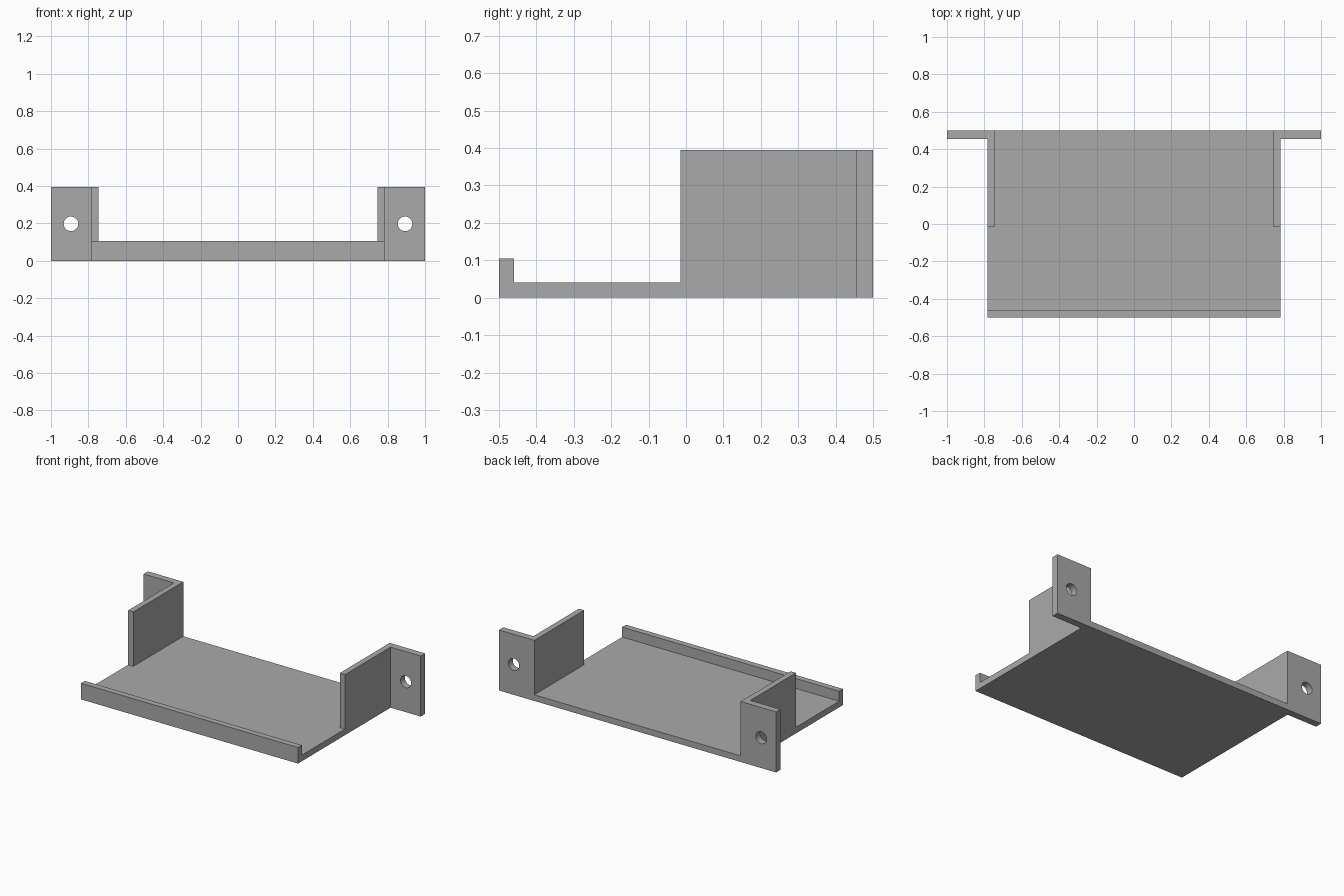
import bpy
import bmesh
import math
from mathutils import Matrix, Vector

if "Cube" in bpy.data.objects:
    bpy.data.objects.remove(bpy.data.objects["Cube"])

# Main dimensions
HALF_TRAY = 0.783
HALF_DEPTH = 0.5
FLOOR = 0.04
LIP = 0.105
HEIGHT = 0.395
WALL = 0.038
WALL_FRONT = -0.015
FLANGE_FRONT = 0.455
HOLE_X, HOLE_Z, HOLE_R = 0.893, 0.198, 0.039

grey = bpy.data.materials.new("plain grey")
grey.use_nodes = True
colour = (0.4, 0.4, 0.4, 1)
grey.diffuse_color = colour
grey.node_tree.nodes["Principled BSDF"].inputs["Base Color"].default_value = colour


def add_object(name, bm):
    bmesh.ops.recalc_face_normals(bm, faces=bm.faces)
    mesh = bpy.data.meshes.new(name)
    bm.to_mesh(mesh)
    bm.free()
    mesh.materials.append(grey)
    obj = bpy.data.objects.new(name, mesh)
    bpy.context.collection.objects.link(obj)
    return obj


def extrude_profile(name, points, direction):
    """Extrude a closed outline along a vector."""
    bm = bmesh.new()
    face = bm.faces.new([bm.verts.new(p) for p in points])
    result = bmesh.ops.extrude_face_region(bm, geom=[face], use_keep_orig=True)
    moved = [v for v in result["geom"] if isinstance(v, bmesh.types.BMVert)]
    bmesh.ops.translate(bm, verts=moved, vec=Vector(direction))
    return add_object(name, bm)


def boolean(target, tool, operation):
    mod = target.modifiers.new(operation.lower(), "BOOLEAN")
    mod.operation = operation
    mod.solver = "EXACT"
    mod.object = tool
    bpy.context.view_layer.objects.active = target
    bpy.ops.object.modifier_apply(modifier=mod.name)
    bpy.data.objects.remove(tool)


# Floor with a raised front lip, drawn as a side profile
side = [(-HALF_DEPTH, 0), (HALF_DEPTH, 0), (HALF_DEPTH, FLOOR),
        (-HALF_DEPTH + FLOOR, FLOOR), (-HALF_DEPTH + FLOOR, LIP), (-HALF_DEPTH, LIP)]
tray = extrude_profile("mounting_tray", [(-HALF_TRAY, y, z) for y, z in side],
                       (2 * HALF_TRAY, 0, 0))

# Side wall and mounting flange on each side, drawn as an L in plan
inner = HALF_TRAY - WALL
plan = [(inner, WALL_FRONT), (HALF_TRAY, WALL_FRONT), (HALF_TRAY, FLANGE_FRONT),
        (1, FLANGE_FRONT), (1, HALF_DEPTH), (inner, HALF_DEPTH)]
for sign, label in ((1, "left"), (-1, "right")):
    bracket = extrude_profile(label + "_bracket", [(sign * x, y, 0) for x, y in plan],
                              (0, 0, HEIGHT))
    boolean(tray, bracket, "UNION")

    # Screw hole through the flange
    bm = bmesh.new()
    place = Matrix.Translation((sign * HOLE_X, HALF_DEPTH, HOLE_Z)) @ Matrix.Rotation(math.pi / 2, 4, "X")
    bmesh.ops.create_cone(bm, cap_ends=True, segments=40, radius1=HOLE_R,
                          radius2=HOLE_R, depth=0.3, matrix=place)
    cutter = add_object(label + "_hole_cutter", bm)
    cutter.hide_render = True
    boolean(tray, cutter, "DIFFERENCE")

# Merge coplanar faces and shade the holes smoothly
bm = bmesh.new()
bm.from_mesh(tray.data)
bmesh.ops.remove_doubles(bm, verts=bm.verts, dist=0.0001)
bmesh.ops.dissolve_limit(bm, angle_limit=math.radians(1), verts=bm.verts, edges=bm.edges)
bm.to_mesh(tray.data)
bm.free()
bpy.ops.object.select_all(action="DESELECT")
tray.select_set(True)
bpy.context.view_layer.objects.active = tray
bpy.ops.object.shade_smooth_by_angle(angle=math.radians(30))
